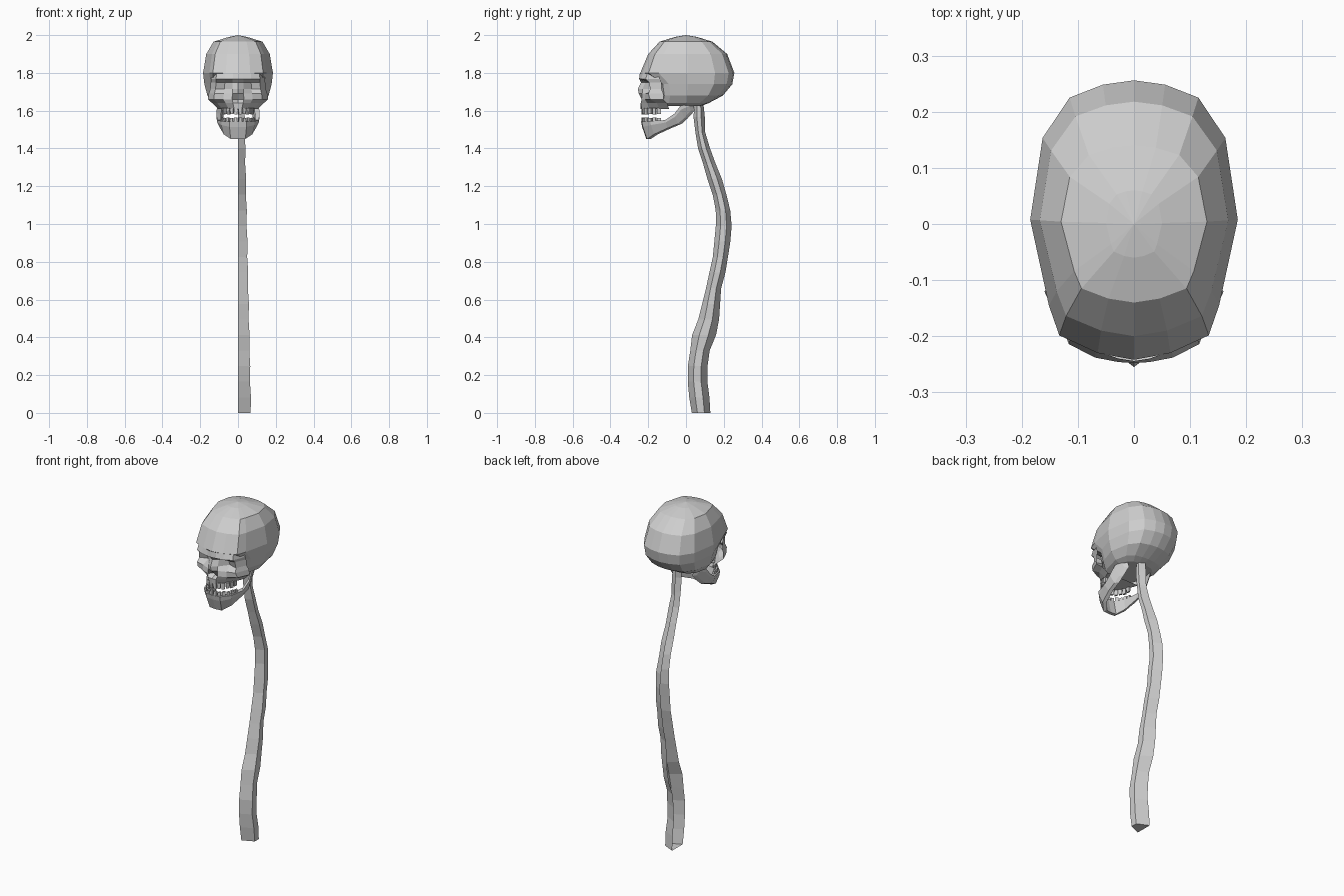
import bpy, bmesh, math
from mathutils import Vector, Matrix

old = bpy.data.objects.get("Cube")
if old:
    bpy.data.objects.remove(old, do_unlink=True)

bone = bpy.data.materials.new("bone_grey")
bone.use_nodes = True
grey = (0.62, 0.62, 0.62, 1)
bone.diffuse_color = grey
bone.node_tree.nodes["Principled BSDF"].inputs["Base Color"].default_value = grey


def finish(name, bm, mirror=False):
    """Turn a bmesh into a flat shaded object, optionally mirrored across x."""
    if mirror:
        geom = bm.verts[:] + bm.edges[:] + bm.faces[:]
        bmesh.ops.mirror(bm, geom=geom, axis='X', merge_dist=0.0005)
    bmesh.ops.recalc_face_normals(bm, faces=bm.faces[:])
    mesh = bpy.data.meshes.new(name)
    bm.to_mesh(mesh)
    bm.free()
    mesh.materials.append(bone)
    obj = bpy.data.objects.new(name, mesh)
    bpy.context.scene.collection.objects.link(obj)
    return obj


def loft(bm, rings, closed=True):
    """Bridge equal-length point rows with quads and return their vertices."""
    rows = [[bm.verts.new(p) for p in ring] for ring in rings]
    count = len(rows[0])
    for a, b in zip(rows, rows[1:]):
        for i in range(count if closed else count - 1):
            j = (i + 1) % count
            bm.faces.new((a[i], a[j], b[j], b[i]))
    return rows


def sample(points, z):
    """Linear interpolation through (z, value) pairs."""
    for (z0, v0), (z1, v1) in zip(points, points[1:]):
        if z <= z1:
            return v0 + (v1 - v0) * (z - z0) / (z1 - z0)
    return points[-1][1]


# Cranium: one plan outline, scaled per level (z, half width, front, back)
half_plan = [(0, 1), (.3, .97), (.62, .88), (.88, .6), (1, .03),
             (.82, -.6), (.72, -.82), (.35, -.95), (0, -1)]
plan = half_plan + [(-x, y) for x, y in half_plan[-2:0:-1]]
levels = [(1.99, .05, .06, .06), (1.965, .13, .14, .14), (1.9, .168, .2, .218),
          (1.8, .185, .242, .256), (1.74, .178, .15, .245),
          (1.68, .162, .14, .195), (1.64, .13, .15, .12), (1.625, .1, .15, .08)]
bm = bmesh.new()
rows = loft(bm, [[(x * w, y * (back if y > 0 else front), z) for x, y in plan]
                 for z, w, front, back in levels])
crown = bm.verts.new((0, 0, 2))
for a, b in zip(rows[0], rows[0][1:] + rows[0][:1]):
    bm.faces.new((a, b, crown))
bm.faces.new(rows[-1])
finish("cranium", bm)

# Face: rows of depth from the midline outward, with brow, sockets and nose
columns = (0, .03, .075, .125, .155)
face_rows = [(1.8, .9, (.244, .24, .226, .203, .14)),
             (1.768, .93, (.248, .246, .238, .214, .14)),
             (1.75, .93, (.238, .215, .19, .195, .13)),
             (1.715, .95, (.255, .23, .175, .19, .13)),
             (1.69, 1, (.25, .232, .215, .2, .12)),
             (1.66, 1.03, (.2, .235, .218, .19, .12)),
             (1.64, .88, (.24, .24, .205, .155, .1)),
             (1.61, .68, (.24, .235, .195, .14, .09))]
bm = bmesh.new()
rows = loft(bm, [[(x * s, -d, z) for x, d in zip(columns, depth)]
                 for z, s, depth in face_rows], closed=False)
palate = bm.verts.new((0, -.09, 1.61))
bm.faces.new(rows[-1] + [palate])
finish("face", bm, mirror=True)

# Jaw: U-shaped bar, each station has (x, y, top, bottom)
stations = [(0, -.238, 1.542, 1.45), (.045, -.234, 1.542, 1.45),
            (.088, -.19, 1.545, 1.475), (.11, -.11, 1.55, 1.508),
            (.115, -.06, 1.585, 1.53), (.11, -.03, 1.625, 1.56),
            (.1, .015, 1.635, 1.6)]
bm = bmesh.new()
jaw = []
for x, y, top, low in stations:
    drop = (top - low) * .3
    jaw.append([Vector(p) for p in ((x, y, top), (x, y + drop * .2, top - drop),
                                    (x * .86, y + drop, low),
                                    (x * .72, y + drop + .02, low),
                                    (x * .8, y + .025, top))])
rows = loft(bm, jaw)
bm.faces.new(rows[-1])
finish("jaw", bm, mirror=True)


# Teeth: small tapered blocks set along an arch
def teeth(name, z, height, width, flip):
    bm = bmesh.new()
    for i in range(6):
        t = math.radians(8 + 15 * i)
        x, y = width * math.sin(t), -.13 - .098 * math.cos(t)
        tall = height * (.9 if i % 2 else 1)
        place = Matrix.Translation((x, y, z + flip * tall / 2))
        turn = Matrix.Rotation(t, 4, 'Z')
        size = Matrix.Diagonal((.019, .014, tall, 1))
        cube = bmesh.ops.create_cube(bm, size=1, matrix=place @ turn @ size)
        for v in cube["verts"]:
            if (v.co.z - z) * flip > tall / 2:
                v.co.x += (x - v.co.x) * .25
    return finish(name, bm, mirror=True)


teeth("upper_teeth", 1.615, .036, .08, -1)
teeth("lower_teeth", 1.535, .03, .086, 1)

# Spine: knobbly half column running down from the skull base
front = [(0, .03), (.19, .005), (.4, .03), (.54, .08), (.64, .1), (.78, .135),
         (.93, .155), (1.09, .16), (1.24, .115), (1.38, .07), (1.53, .04), (1.65, .045)]
rear = [(0, .13), (.21, .11), (.3, .115), (.46, .175), (.63, .18), (.8, .22),
        (1.01, .245), (1.18, .21), (1.34, .15), (1.45, .105), (1.65, .092)]
bm = bmesh.new()
rings = []
count = 20
for i in range(count + 1):
    z = 1.65 * i / count
    knob = .004 if i % 2 else -.002
    f, r = sample(front, z), sample(rear, z)
    w = .068 - .022 * z + knob * .6
    f, r = f - knob * .5, r + knob * .5
    rings.append([(0, f, z), (w, f + (r - f) * .3, z),
                  (w, f + (r - f) * .68, z), (0, r, z)])
rows = loft(bm, rings, closed=False)
bm.faces.new(rows[0])
finish("spine", bm)
